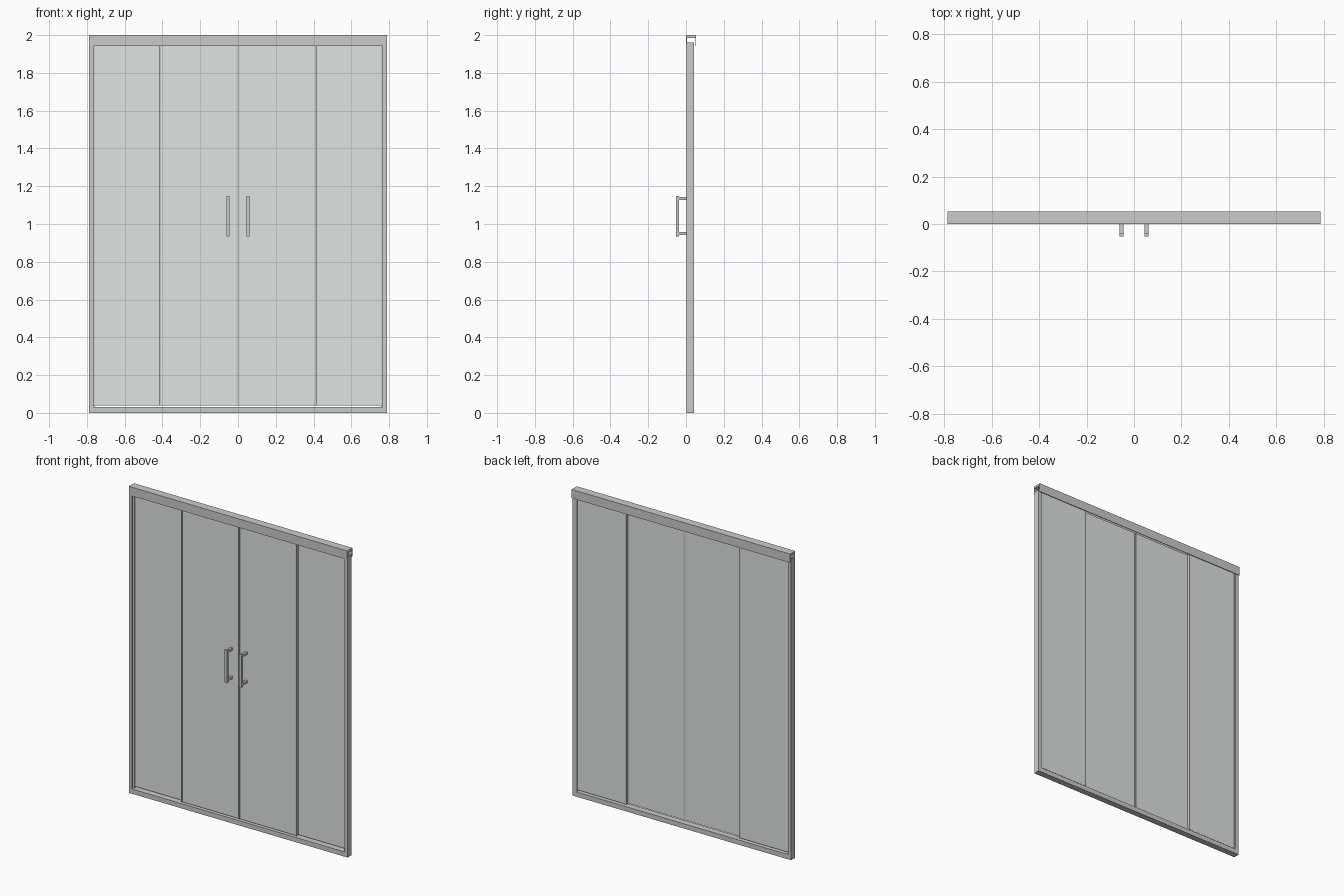
import bpy, bmesh

if "Cube" in bpy.data.objects:
    bpy.data.objects.remove(bpy.data.objects["Cube"])

glass_mat = bpy.data.materials.new("glass")
glass_mat.diffuse_color = (0.72, 0.78, 0.75, 0.4)
glass_mat.use_nodes = True
glass_mat.node_tree.nodes["Principled BSDF"].inputs["Base Color"].default_value = glass_mat.diffuse_color


def prism(name, profile, axis, a, b, mat=None):
    """Extrude a closed 2D profile along x (y,z points) or z (x,y points)."""
    bm = bmesh.new()
    place = (lambda p: (a, *p)) if axis == "x" else (lambda p: (*p, a))
    face = bm.faces.new([bm.verts.new(place(p)) for p in profile])
    ext = bmesh.ops.extrude_face_region(bm, geom=[face])
    verts = [v for v in ext["geom"] if isinstance(v, bmesh.types.BMVert)]
    bmesh.ops.translate(bm, verts=verts, vec=(b - a, 0, 0) if axis == "x" else (0, 0, b - a))
    bmesh.ops.recalc_face_normals(bm, faces=bm.faces)
    me = bpy.data.meshes.new(name)
    bm.to_mesh(me)
    bm.free()
    ob = bpy.data.objects.new(name, me)
    bpy.context.collection.objects.link(ob)
    if mat:
        me.materials.append(mat)
    return ob


def box(name, x, y, z, mat=None):
    return prism(name, [(x[0], y[0]), (x[1], y[0]), (x[1], y[1]), (x[0], y[1])], "z", *z, mat)


# Header track, open underneath
prism("header_track", [(0, 1.943), (0, 2), (0.053, 2), (0.053, 1.943),
                       (0.049, 1.943), (0.049, 1.985), (0.004, 1.985), (0.004, 1.943)], "x", -0.788, 0.788)
# Bottom rail
box("bottom_rail", (-0.788, 0.788), (0.003, 0.043), (0, 0.031))

for side, s in (("left", -1), ("right", 1)):
    def sx(a, b):
        return tuple(sorted((s * a, s * b)))

    # Wall post: channel opening towards the glass
    post = [(0.788, 0.003), (0.788, 0.043), (0.765, 0.043), (0.765, 0.039),
            (0.783, 0.039), (0.783, 0.007), (0.765, 0.007), (0.765, 0.003)]
    prism(side + "_wall_post", [(s * x, y) for x, y in post], "z", 0.031, 1.96)
    # Inner post holding the fixed pane
    box(side + "_inner_post", sx(0.761, 0.78), (0.022, 0.037), (0.031, 1.96))

    # Fixed pane behind, sliding door in front
    box(side + "_fixed_pane", sx(0.41, 0.762), (0.027, 0.032), (0.04, 1.96), glass_mat)
    box(side + "_door_pane", sx(0.003, 0.413), (0.010, 0.015), (0.04, 1.96), glass_mat)

    # Vertical seals on pane edges
    box(side + "_fixed_seal", sx(0.407, 0.417), (0.019, 0.034), (0.04, 1.96))
    box(side + "_door_edge_seal", sx(0.408, 0.418), (0.008, 0.018), (0.04, 1.96))
    box(side + "_door_meeting_seal", sx(0.0005, 0.007), (0.008, 0.017), (0.04, 1.96))

    # Pull handle: upright grip and two standoffs
    box(side + "_handle_grip", sx(0.044, 0.062), (-0.053, -0.037), (0.935, 1.149))
    for name, z in (("lower", 0.942), ("upper", 1.127)):
        box(f"{side}_handle_{name}_standoff", sx(0.045, 0.061), (-0.038, 0.011), (z, z + 0.015))
